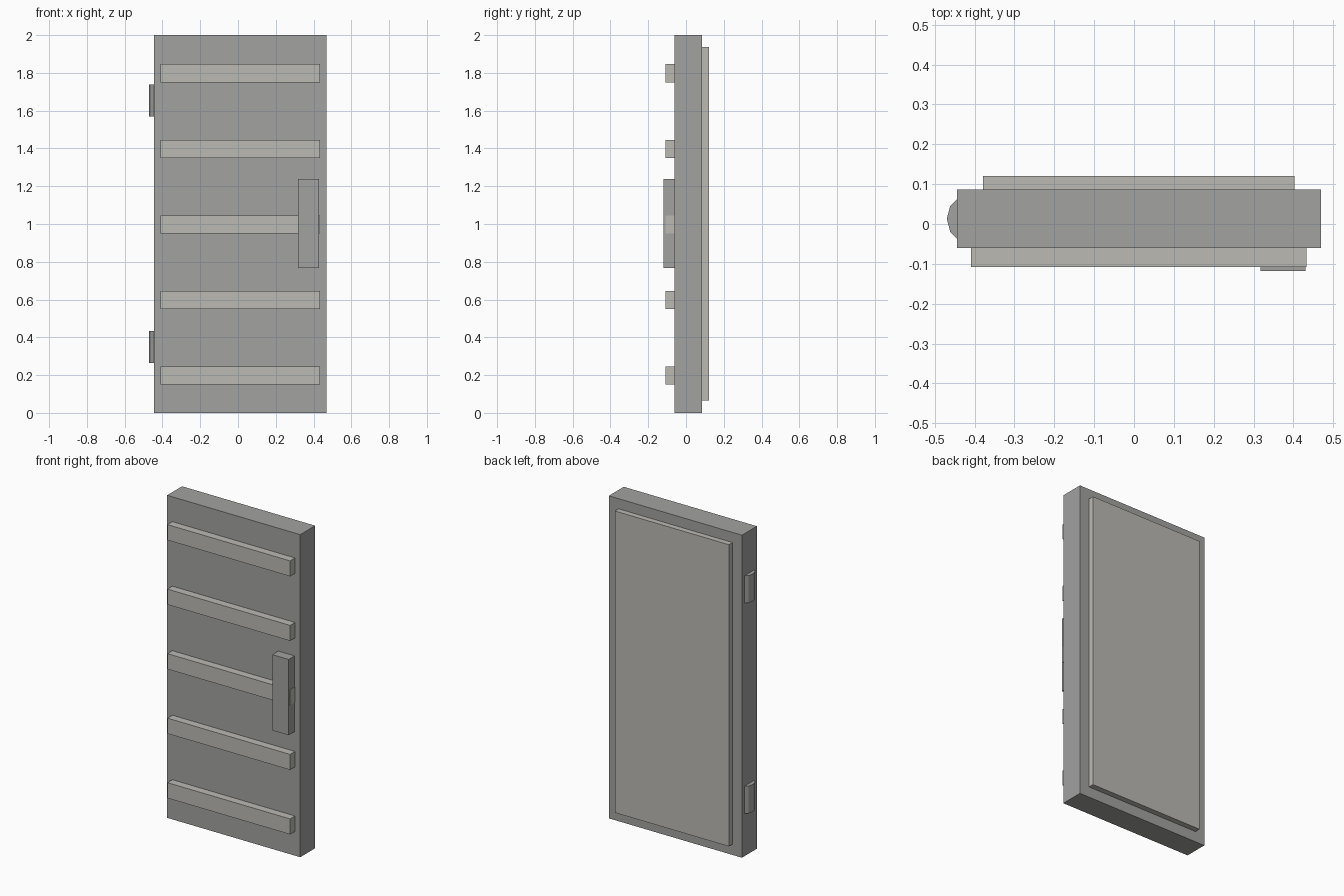
import bpy, bmesh

if "Cube" in bpy.data.objects:
    bpy.data.objects.remove(bpy.data.objects["Cube"])


def material(name, rgb):
    m = bpy.data.materials.new(name)
    m.diffuse_color = (*rgb, 1)
    m.use_nodes = True
    m.node_tree.nodes["Principled BSDF"].inputs["Base Color"].default_value = m.diffuse_color
    return m


dark = material("mid_grey", (0.36, 0.36, 0.355))
light = material("warm_light_grey", (0.50, 0.49, 0.455))


def add_object(name, bm, mat):
    mesh = bpy.data.meshes.new(name)
    bm.to_mesh(mesh)
    bm.free()
    mesh.materials.append(mat)
    obj = bpy.data.objects.new(name, mesh)
    bpy.context.collection.objects.link(obj)
    return obj


def box(name, x, y, z, mat):
    """Box from (min, max) ranges."""
    bm = bmesh.new()
    bmesh.ops.create_cube(bm, size=1)
    for v in bm.verts:
        v.co = [r[0] if c < 0 else r[1] for c, r in zip(v.co, (x, y, z))]
    return add_object(name, bm, mat)


def hinge(name, z):
    """Twelve-sided barrel half sunk into the door edge."""
    bm = bmesh.new()
    bmesh.ops.create_cone(bm, cap_ends=True, segments=12, radius1=0.065,
                          radius2=0.065, depth=z[1] - z[0])
    bmesh.ops.translate(bm, verts=bm.verts, vec=(-0.405, 0.013, sum(z) / 2))
    return add_object(name, bm, mat=dark)


# Door slab and raised back panel
box("door_slab", (-0.444, 0.469), (-0.06, 0.086), (0, 2), dark)
box("back_panel", (-0.379, 0.403), (0.08, 0.121), (0.066, 1.937), light)

# Five horizontal front ribs
for i in range(5):
    z = 0.198 + 0.4 * i
    box(f"front_rib_{i + 1}", (-0.409, 0.433), (-0.108, -0.055),
        (z - 0.048, z + 0.048), light)

# Handle over the middle rib
box("handle", (0.318, 0.43), (-0.118, -0.055), (0.768, 1.238), dark)

# Hinges on the left edge
hinge("lower_hinge", (0.264, 0.434))
hinge("upper_hinge", (1.569, 1.739))
